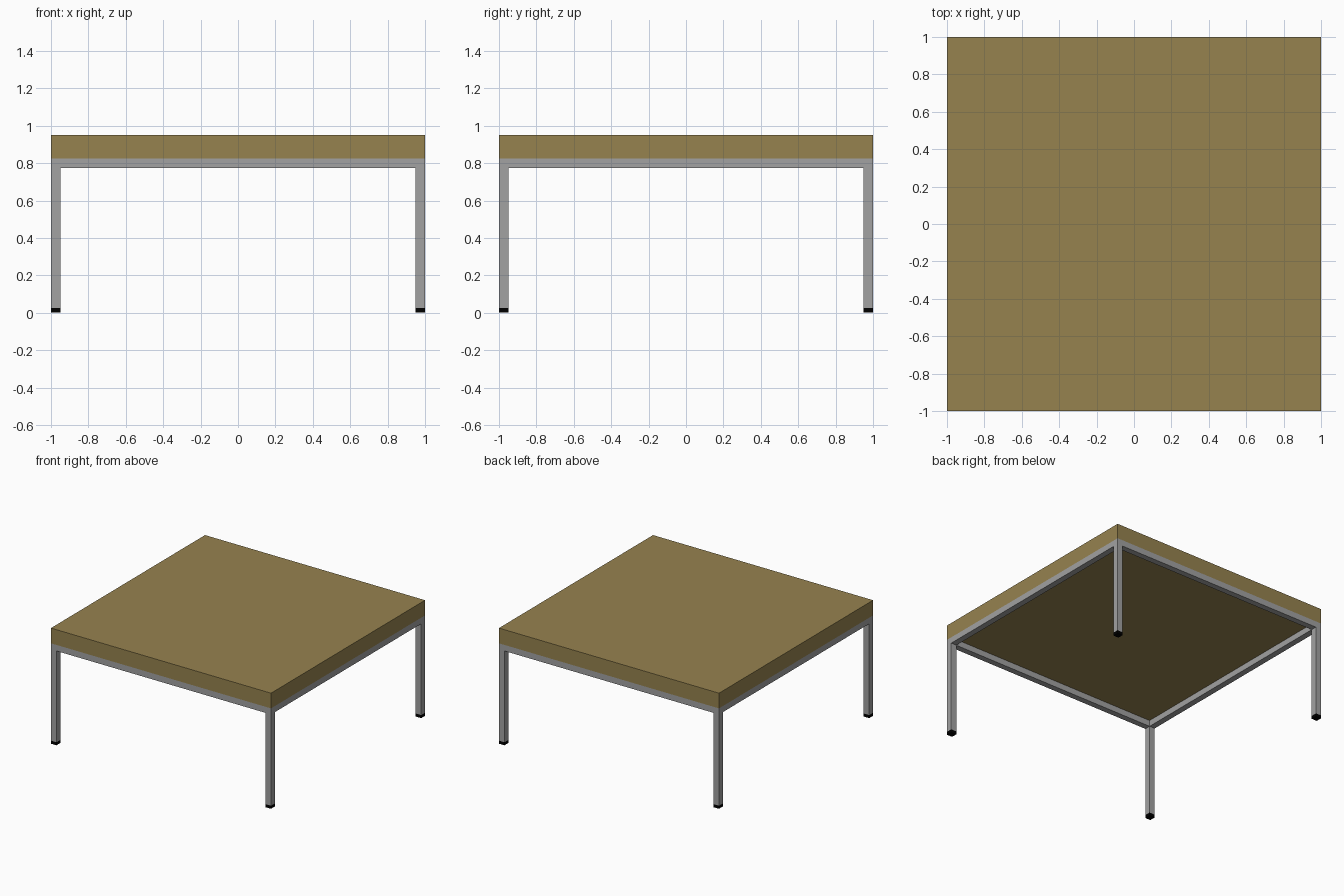
import bpy

old = bpy.data.objects.get("Cube")
if old:
    bpy.data.objects.remove(old, do_unlink=True)

HALF = 1.0       # half the table width
TUBE = 0.05      # square tube thickness
FOOT = 0.025     # foot height
FRAME_LOW, FRAME_TOP, TOP = 0.775, 0.825, 0.95


def material(name, colour):
    mat = bpy.data.materials.new(name)
    mat.use_nodes = True
    mat.diffuse_color = (*colour, 1)
    mat.node_tree.nodes["Principled BSDF"].inputs["Base Color"].default_value = (*colour, 1)
    return mat


def box(name, low, high, mat):
    centre = [(a + b) / 2 for a, b in zip(low, high)]
    bpy.ops.mesh.primitive_cube_add(size=1, location=centre)
    obj = bpy.context.object
    obj.name = name
    obj.scale = [b - a for a, b in zip(low, high)]
    bpy.ops.object.transform_apply(location=False, rotation=False, scale=True)
    obj.data.materials.append(mat)
    return obj


wood = material("tan wood", (0.305, 0.225, 0.078))
steel = material("grey steel", (0.36, 0.36, 0.36))
rubber = material("black rubber", (0.0, 0.0, 0.0))

# Thick square top
box("table_top", (-HALF, -HALF, FRAME_TOP), (HALF, HALF, TOP), wood)

inner = HALF - TUBE
sides = {-1: (-HALF, -inner), 1: (inner, HALF)}
x_names = {-1: "right", 1: "left"}
y_names = {-1: "front", 1: "back"}

# Rails between the legs
for side, (a, b) in sides.items():
    box(y_names[side] + "_rail", (-inner, a, FRAME_LOW), (inner, b, FRAME_TOP), steel)
    box(x_names[side] + "_rail", (a, -inner, FRAME_LOW), (b, inner, FRAME_TOP), steel)

# Legs with their feet at the corners
for sx, (xa, xb) in sides.items():
    for sy, (ya, yb) in sides.items():
        corner = y_names[sy] + "_" + x_names[sx]
        box(corner + "_leg", (xa, ya, FOOT), (xb, yb, FRAME_TOP), steel)
        box(corner + "_foot", (xa, ya, 0), (xb, yb, FOOT), rubber)
